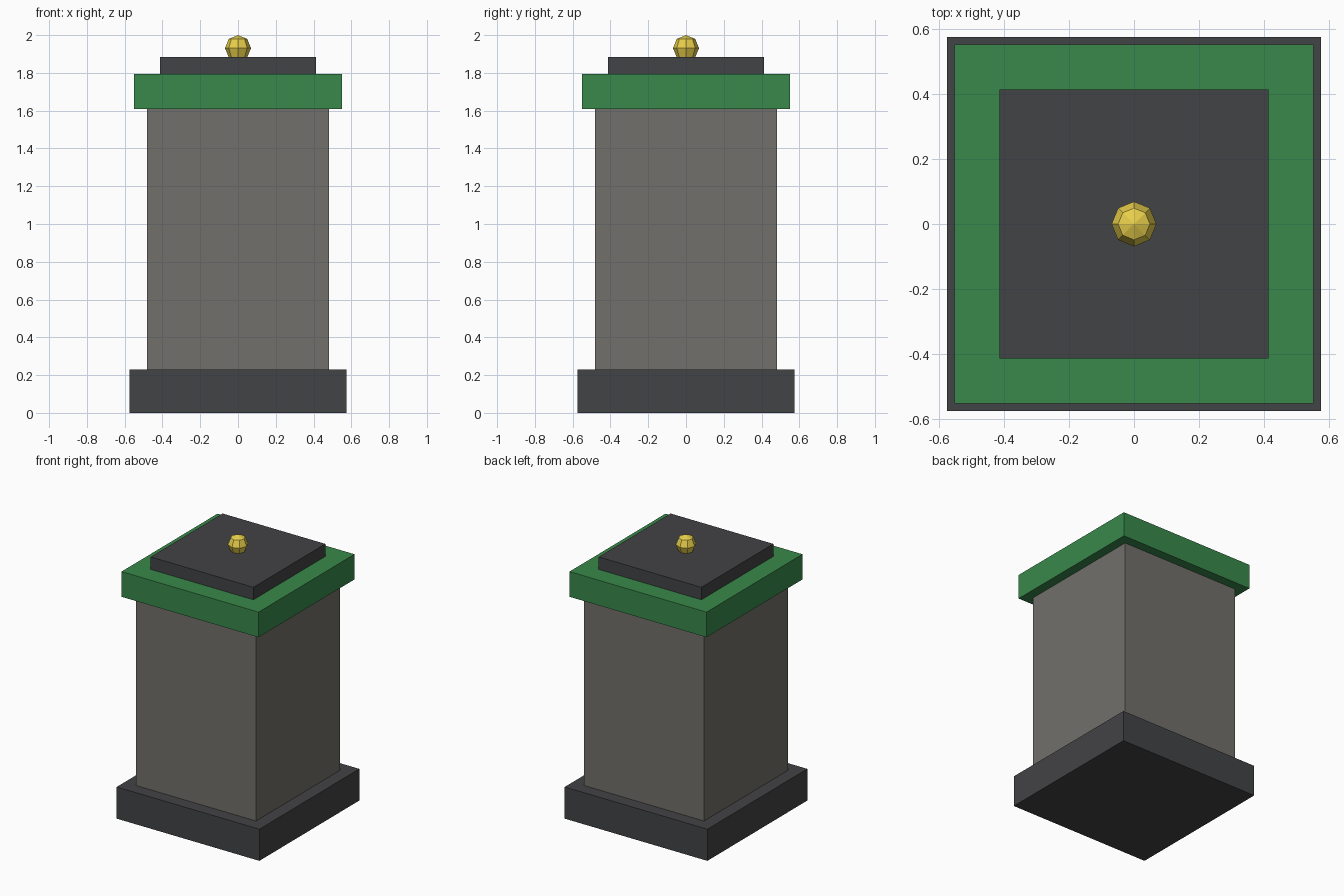
import bpy

if "Cube" in bpy.data.objects:
    bpy.data.objects.remove(bpy.data.objects["Cube"])


def material(name, rgb):
    mat = bpy.data.materials.new(name)
    mat.diffuse_color = (*rgb, 1)
    mat.use_nodes = True
    mat.node_tree.nodes["Principled BSDF"].inputs["Base Color"].default_value = mat.diffuse_color
    return mat


dark = material("dark_stone", (0.055, 0.056, 0.06))
stone = material("warm_stone", (0.165, 0.16, 0.145))
green = material("green_trim", (0.04, 0.25, 0.07))
gold = material("gold", (0.80, 0.62, 0.07))


def slab(name, half, z0, z1, mat):
    """Square block spanning z0 to z1."""
    bpy.ops.mesh.primitive_cube_add(size=1, location=(0, 0, (z0 + z1) / 2))
    ob = bpy.context.object
    ob.name = name
    ob.scale = (2 * half, 2 * half, z1 - z0)
    bpy.ops.object.transform_apply(location=False, rotation=False, scale=True)
    ob.data.materials.append(mat)


# Stacked square blocks of the pillar
slab("base", 0.574, 0.0, 0.23, dark)
slab("shaft", 0.482, 0.23, 1.61, stone)
slab("green_band", 0.551, 1.61, 1.793, green)
slab("cap", 0.413, 1.793, 1.884, dark)

# Low-poly ball finial, partly sunk into the cap
bpy.ops.mesh.primitive_uv_sphere_add(segments=8, ring_count=4, radius=0.069,
                                     location=(0, 0, 1.931))
ball = bpy.context.object
ball.name = "finial"
ball.data.materials.append(gold)
